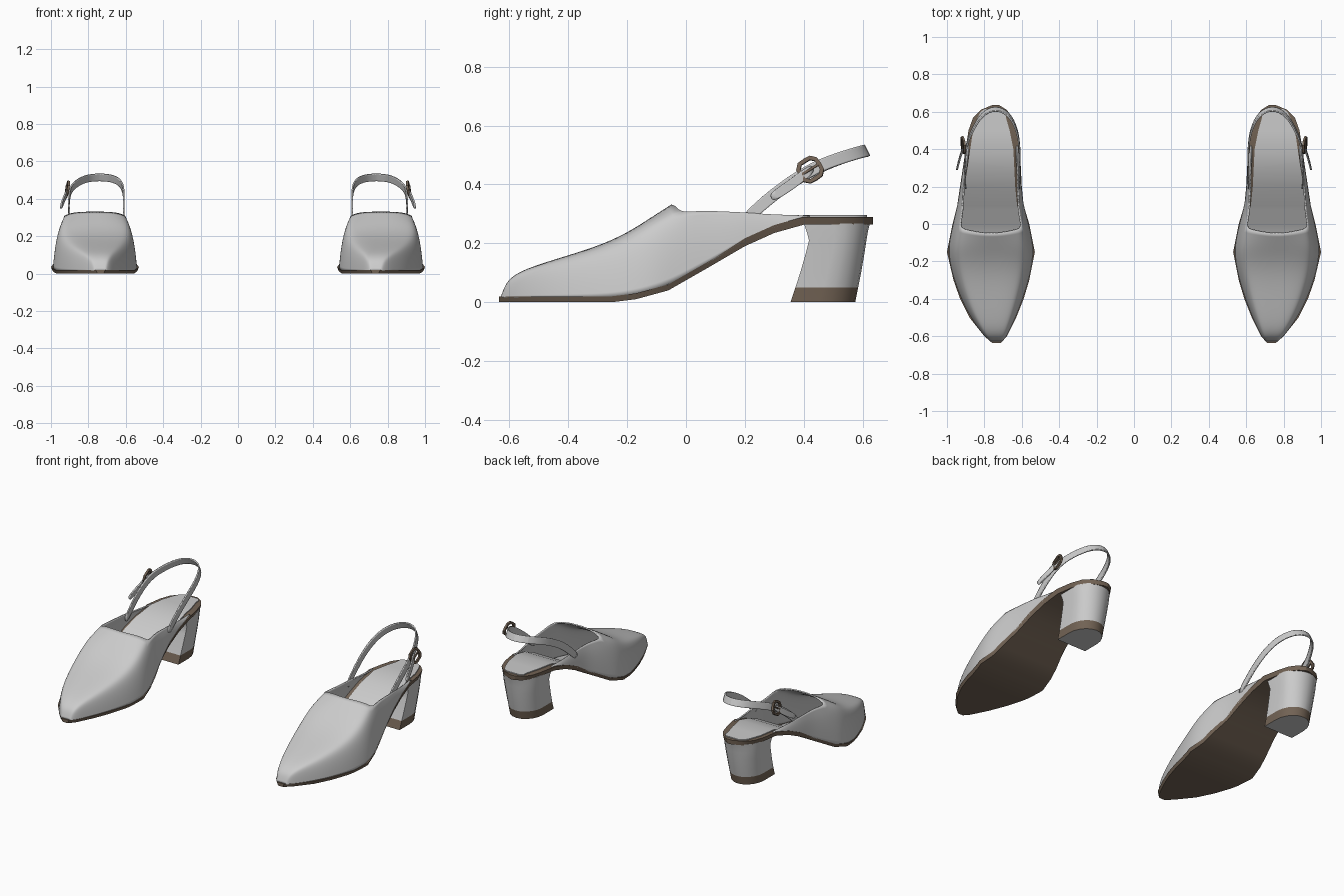
import bpy, bmesh
from math import sin, cos, pi
from mathutils import Vector

if "Cube" in bpy.data.objects:
    bpy.data.objects.remove(bpy.data.objects["Cube"])


def material(name, rgb):
    m = bpy.data.materials.new(name)
    m.use_nodes = True
    m.diffuse_color = (*rgb, 1)
    m.node_tree.nodes["Principled BSDF"].inputs["Base Color"].default_value = (*rgb, 1)
    return m


GREY = material("light grey leather", (0.6, 0.6, 0.6))
BROWN = material("brown sole", (0.17, 0.125, 0.09))


def loft(name, rings, mats, closed=True, caps=False, keep=None, rule=None,
         subsurf=0, thick=0, angle=40):
    """Skin rings of points, then mirror the part into a pair."""
    bm = bmesh.new()
    grid = [[bm.verts.new(p) for p in ring] for ring in rings]
    n = len(rings[0])
    for i in range(len(grid) - 1):
        for j in range(n if closed else n - 1):
            if keep is None or keep(i, j):
                k = (j + 1) % n
                bm.faces.new((grid[i][j], grid[i][k], grid[i + 1][k], grid[i + 1][j]))
    if caps:
        bm.faces.new(grid[0])
        bm.faces.new(grid[-1])
    bmesh.ops.delete(bm, geom=[v for v in bm.verts if not v.link_faces], context='VERTS')
    bmesh.ops.recalc_face_normals(bm, faces=bm.faces)
    if rule:
        for f in bm.faces:
            f.material_index = rule(f)
    mesh = bpy.data.meshes.new(name)
    bm.to_mesh(mesh)
    bm.free()
    ob = bpy.data.objects.new(name, mesh)
    bpy.context.collection.objects.link(ob)
    for m in mats:
        mesh.materials.append(m)
    bpy.ops.object.select_all(action='DESELECT')
    bpy.context.view_layer.objects.active = ob
    ob.select_set(True)
    bpy.ops.object.shade_smooth_by_angle(angle=angle * pi / 180)
    if subsurf:
        mod = ob.modifiers.new("Smooth", 'SUBSURF')
        mod.levels = mod.render_levels = subsurf
    if thick:
        mod = ob.modifiers.new("Thickness", 'SOLIDIFY')
        mod.thickness, mod.offset = thick, 0
    ob.modifiers.new("Pair", 'MIRROR')
    return ob


def lerp(table, y):
    """Interpolate the rows of a table keyed by their first entry."""
    if y <= table[0][0]:
        return table[0][1:]
    for a, b in zip(table, table[1:]):
        if y <= b[0]:
            t = (y - a[0]) / (b[0] - a[0])
            return tuple(p + (q - p) * t for p, q in zip(a[1:], b[1:]))
    return table[-1][1:]


# Footprint: y, inner x, outer x
OUTLINE = [(-.635, .71, .76), (-.6, .68, .8), (-.5, .63, .88), (-.4, .59, .93),
           (-.3, .56, .965), (-.15, .53, 1), (0, .56, .97), (.1, .59, .945),
           (.2, .6, .93), (.4, .61, .9), (.5, .63, .885), (.57, .65, .86),
           (.61, .68, .82), (.635, .72, .76)]
# Underside of the sole: y, z
ARCH = [(-.6, 0), (-.25, 0), (-.17, .01), (-.06, .04), (.08, .12), (.2, .19),
        (.3, .235), (.4, .263), (.6, .263)]


def sole_top(y):
    return lerp(ARCH, y)[0] + (.02 if y < .2 else .027)


# Outsole
stations = sorted({r[0] for r in OUTLINE + ARCH})
rings = []
for y in stations:
    a, b = lerp(OUTLINE, y)
    lo, hi = lerp(ARCH, y)[0], sole_top(y)
    rings.append([(a + .008, y, lo), (b - .008, y, lo), (b, y, hi), (a, y, hi)])
loft("sole", rings, [BROWN], caps=True, angle=30)

# Insole pad, narrower than the sole
rings = []
for y in [-.3, -.15] + [v for v in stations if -.1 < v < .6] + [.6, .615]:
    a, b = lerp(OUTLINE, y)
    z = sole_top(y)
    m = .035 if y < .6 else .015
    rings.append([(a + m, y, z - .004), (b - m * .7, y, z - .004),
                  (b - m * .7, y, z + .006), (a + m, y, z + .006)])
loft("insole", rings, [GREY], caps=True)

# Upper: arched sections over the toes, side walls only behind the throat
CREST = [(-.625, .018), (-.61, .06), (-.59, .082), (-.55, .107), (-.45, .14),
         (-.3, .185), (-.2, .23), (-.12, .282), (-.05, .328)]
TOPLINE = [(.05, .31), (.2, .304), (.3, .295), (.42, .291)]
half = [(1, 0), (.97, .3), (.91, .65), (.82, .9), (.66, .97), (.35, 1)]
section = [(-w, h) for w, h in half] + [(0, 1)] + [(w, h) for w, h in half[::-1]]
ys = [r[0] for r in CREST]
throat = len(ys) - 1
ys += [.05, .12, .2, .3, .42]
rings = []
for i, y in enumerate(ys):
    ring = []
    lean = 1 - .5 * min(max((y - .05) / .15, 0), 1)
    for w, h in section:
        yy = y
        if i == throat:
            yy += .05 * w * w * h
        a, b = lerp(OUTLINE, yy)
        base = sole_top(yy) - .004
        height = lerp(CREST, y)[0] - base if i <= throat else (lerp(TOPLINE, y)[0] - base) / .9
        w = (1 - (1 - abs(w)) * lean) * (1 if w > 0 else -1) if w else 0
        ring.append(((a + b) / 2 + w * ((b - a) / 2 - .006), yy, base + h * max(height, 0)))
    rings.append(ring)
sides = (0, 1, 2, len(section) - 4, len(section) - 3, len(section) - 2)
loft("upper", rings, [GREY], closed=False, subsurf=2, thick=.008, angle=60,
     keep=lambda i, j: i < throat or j in sides)

# Block heel with a flat front, round back and a brown tip: z, front y, back y, half width
HEEL = [(0, .355, .575, .1), (.05, .372, .585, .102), (.1, .388, .595, .105),
        (.17, .408, .607, .11), (.21, .418, .613, .113), (.24, .41, .618, .116),
        (.268, .4, .625, .118)]
rings = []
for z, front, back, w in HEEL:
    ring = [(.755 - w, front, z), (.755 + w, front, z)]
    mid = front + (back - front) * .45
    for k in range(11):
        t = pi * k / 10
        ring.append((.755 + w * cos(t), mid + (back - mid) * sin(t), z))
    rings.append(ring)
loft("block_heel", rings, [GREY, BROWN], caps=True,
     rule=lambda f: int(f.calc_center_median().z < .05 and abs(f.normal.z) < .8))


# Straps: ribbons along a path
def ribbon(name, path, width):
    side = Vector((0, -.45, .89)) * width / 2
    rings = [[Vector(p) - side, Vector(p), Vector(p) + side] for p in path]
    return loft(name, rings, [GREY], closed=False, subsurf=2, thick=.008)


ribbon("slingback_strap",
       [(.613, .19, .27), (.61, .3, .37), (.61, .4, .435), (.622, .5, .482),
        (.665, .59, .51), (.74, .625, .517), (.815, .59, .51), (.865, .5, .482),
        (.9, .42, .45), (.906, .3, .37), (.9, .19, .27)], .042)
ribbon("strap_tail", [(.905, .43, .455), (.93, .36, .4), (.947, .29, .355)], .034)

# Buckle frame: rounded square ring facing outwards, turned along the strap
along, across = Vector((.0, .85, .53)), Vector((-.2, -.52, .83))
out = along.cross(across).normalized()
centre = Vector((.913, .422, .45))
rings = []
for k in range(13):
    t = 2 * pi * k / 12
    c, s = cos(t), sin(t)
    r = .036 / (c ** 4 + s ** 4) ** .25
    ray = along * c + across * s
    rings.append([centre + ray * (r + dr) + out * d
                  for dr, d in ((-.007, -.006), (.007, -.006), (.007, .006), (-.007, .006))])
loft("buckle_frame", rings, [BROWN])

# Buckle pin
rings = [[centre + along * e + across * u + out * v
          for u, v in ((-.004, 0), (.004, 0), (.004, .008), (-.004, .008))]
         for e in (-.036, .036)]
loft("buckle_pin", rings, [BROWN], caps=True)
